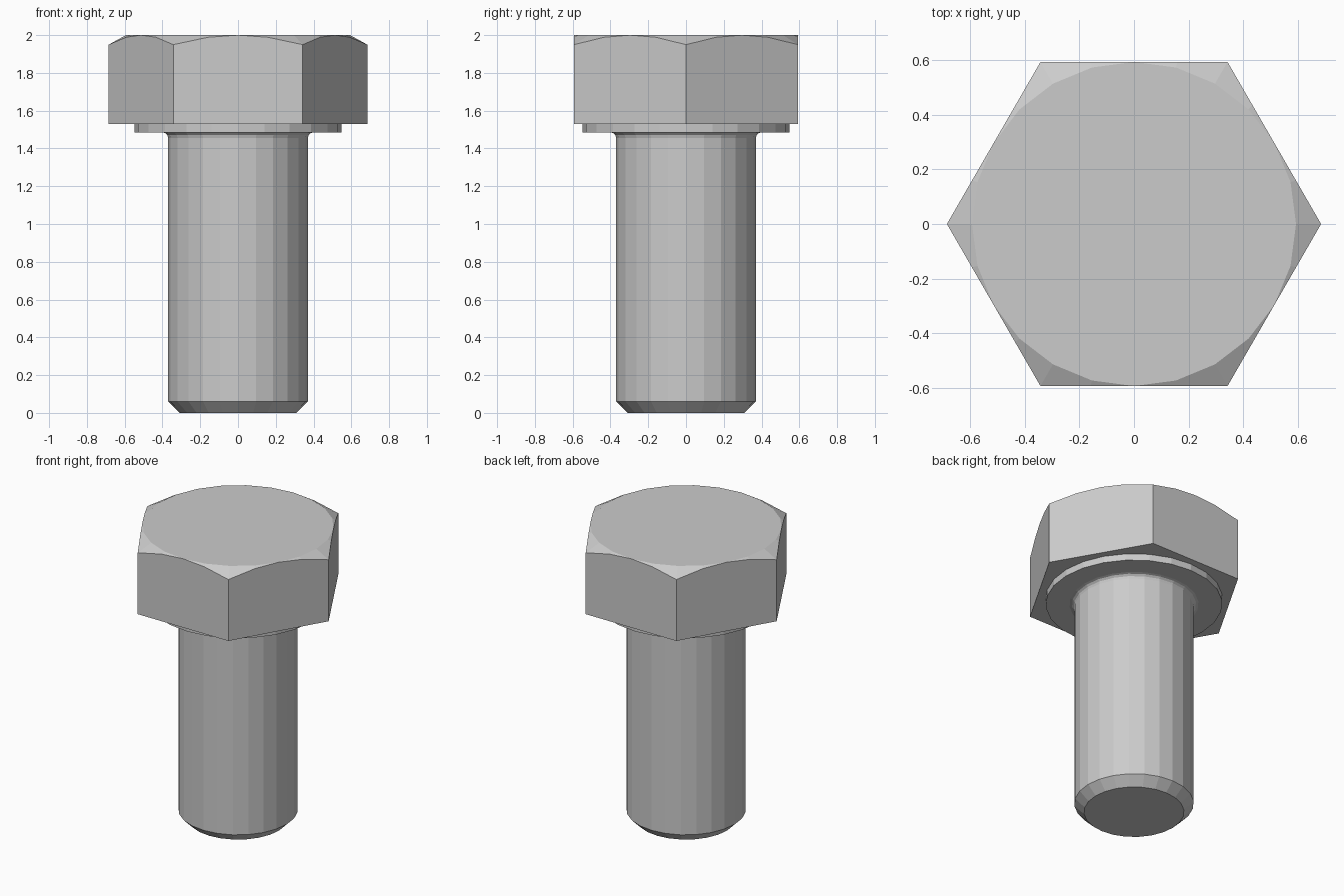
import bpy, bmesh
from math import cos, sin, radians, pi

if "Cube" in bpy.data.objects:
    bpy.data.objects.remove(bpy.data.objects["Cube"])

SIDES = 24
APOTHEM = 0.593          # half the width across the head's flats
HEAD_LOW, HEAD_TOP = 1.53, 2.0
SLOPE = 0.55             # drop of the head chamfer per unit of radius


def hex_radius(a):
    """Distance from the axis to the hexagon edge (corners on +-x)."""
    return APOTHEM / cos(a % (pi / 3) - pi / 6)


def circle(r, z):
    return lambda a: (r, z)


# Rings from the tip of the shank up to the top of the head
rings = [circle(0.31, 0.0), circle(0.37, 0.06)]
# Fillet under the washer face
for deg in (0, 30, 60, 90):
    t = radians(deg)
    rings.append(circle(0.40 - 0.03 * cos(t), 1.455 + 0.03 * sin(t)))
# Washer face
rings += [circle(0.547, 1.485), circle(0.547, HEAD_LOW)]
# Hexagonal head, its corners cut by a cone
rings += [
    lambda a: (hex_radius(a), HEAD_LOW),
    lambda a: (hex_radius(a), HEAD_TOP - SLOPE * (hex_radius(a) - APOTHEM)),
    circle(APOTHEM, HEAD_TOP),
]

bm = bmesh.new()
loops = []
for ring in rings:
    loop = []
    for i in range(SIDES):
        a = 2 * pi * i / SIDES
        r, z = ring(a)
        loop.append(bm.verts.new((r * cos(a), r * sin(a), z)))
    loops.append(loop)

for low, high in zip(loops, loops[1:]):
    for i in range(SIDES):
        j = (i + 1) % SIDES
        bm.faces.new((low[i], low[j], high[j], high[i]))
bm.faces.new(loops[0][::-1])
bm.faces.new(loops[-1])

# Merge where the chamfer circle meets the flats, and join coplanar faces
bmesh.ops.remove_doubles(bm, verts=bm.verts, dist=0.0005)
bmesh.ops.dissolve_limit(bm, angle_limit=radians(0.5), verts=bm.verts, edges=bm.edges)
bmesh.ops.recalc_face_normals(bm, faces=bm.faces)

mesh = bpy.data.meshes.new("hex_bolt")
bm.to_mesh(mesh)
bm.free()
bpy.context.collection.objects.link(bpy.data.objects.new("hex_bolt", mesh))
